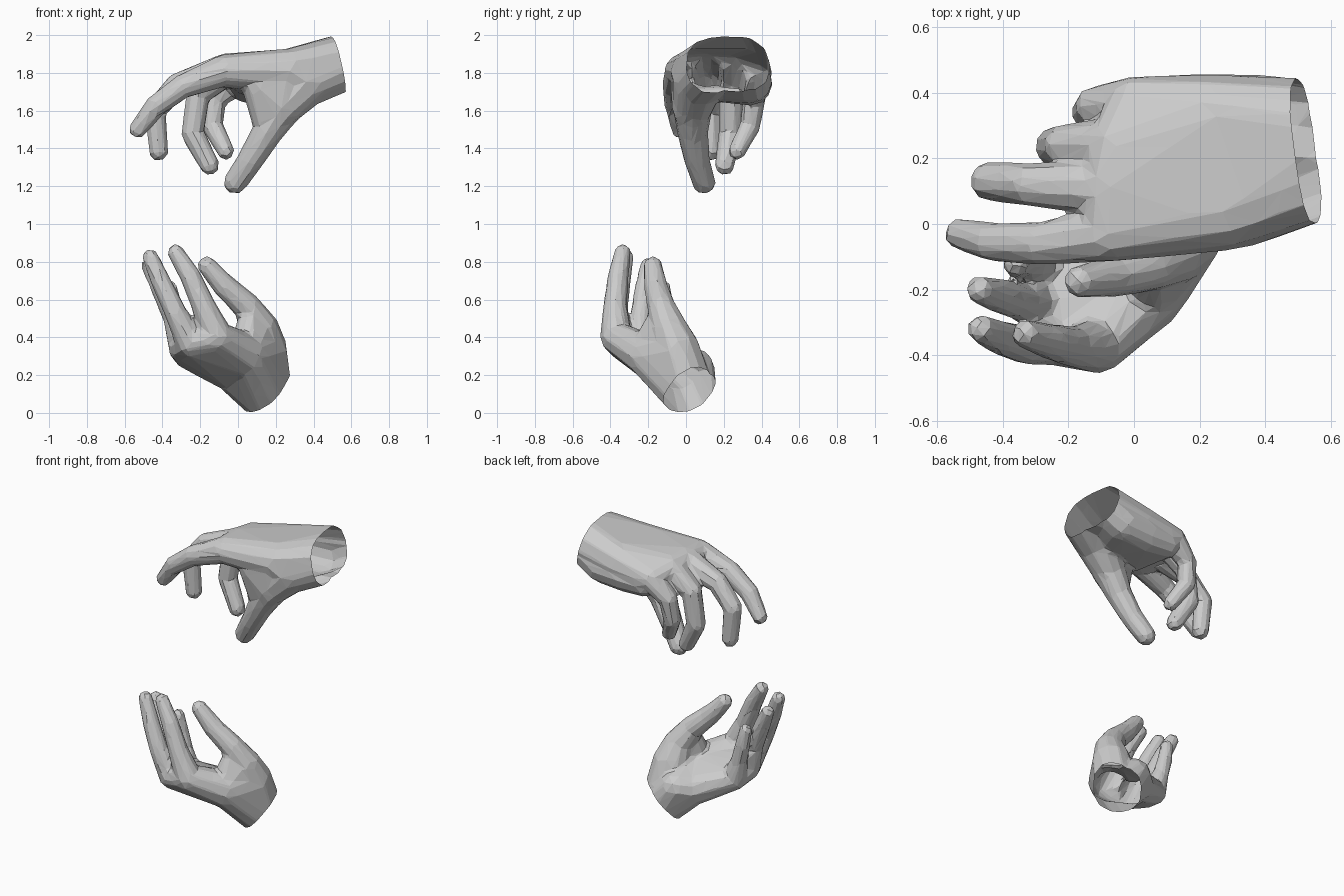
import bpy, bmesh
from mathutils import Vector, Matrix

if "Cube" in bpy.data.objects:
    bpy.data.objects.remove(bpy.data.objects["Cube"])


def hull(bm, *balls):
    """Convex skin wrapped round balls given as (x, y, z, radius)."""
    part = bmesh.new()
    for x, y, z, r in balls:
        bmesh.ops.create_icosphere(part, subdivisions=2, radius=r + .006,
                                   matrix=Matrix.Translation((x, y, z)))
    res = bmesh.ops.convex_hull(part, input=part.verts)
    junk = [v for v in res["geom_interior"] if isinstance(v, bmesh.types.BMVert)]
    bmesh.ops.delete(part, geom=junk, context='VERTS')
    tmp = bpy.data.meshes.new("tmp")
    part.to_mesh(tmp)
    part.free()
    bm.from_mesh(tmp)
    bpy.data.meshes.remove(tmp)


def chain(bm, balls):
    for a, b in zip(balls, balls[1:]):
        hull(bm, a, b)


def build_hand(name, wrist, mids, fingers, thumb, pads, cut_co, cut_no, faces=1200):
    bm = bmesh.new()
    hull(bm, *wrist, *mids)                                  # wrist to mid palm
    for a, b in zip(fingers, fingers[1:]):                   # palm strips to the knuckles
        hull(bm, *mids, a[0], b[0])
    for f in fingers:                                        # fingers
        chain(bm, f)
    hull(bm, wrist[0], mids[0], thumb[0])                    # thumb root
    chain(bm, thumb)
    for pad in pads:                                         # thumb web and palm pads
        hull(bm, *pad)
    me = bpy.data.meshes.new(name)
    bm.to_mesh(me)
    bm.free()
    ob = bpy.data.objects.new(name, me)
    bpy.context.collection.objects.link(ob)

    # fuse into one skin, soften, reduce to low-poly facets
    m = ob.modifiers.new("fuse", 'REMESH')
    m.mode, m.voxel_size = 'VOXEL', 0.011
    m = ob.modifiers.new("soften", 'SMOOTH')
    m.factor, m.iterations = 0.5, 8
    bpy.context.view_layer.update()
    dg = bpy.context.evaluated_depsgraph_get()
    n = sum(len(p.vertices) - 2 for p in ob.evaluated_get(dg).data.polygons)
    m = ob.modifiers.new("facets", 'DECIMATE')
    m.ratio = faces / n
    bpy.context.view_layer.update()
    dg = bpy.context.evaluated_depsgraph_get()
    ob.data = bpy.data.meshes.new_from_object(ob.evaluated_get(dg))
    ob.modifiers.clear()

    # open wrist
    bm = bmesh.new()
    bm.from_mesh(ob.data)
    bmesh.ops.bisect_plane(bm, geom=bm.verts[:] + bm.edges[:] + bm.faces[:],
                           plane_co=Vector(cut_co), plane_no=Vector(cut_no).normalized(),
                           clear_outer=True)
    for f in bm.faces:
        f.smooth = False
    bm.to_mesh(ob.data)
    bm.free()
    return ob


# Upper hand, reaching down
build_hand(
    "upper_hand",
    wrist=[(.62, .175, 1.87, .14), (.62, .28, 1.868, .155)],
    mids=[(.27, .035, 1.81, .112), (.25, .33, 1.8, .12)],
    fingers=[
        [(-.08, -.03, 1.81, .08), (-.29, -.06, 1.73, .06), (-.43, -.055, 1.63, .054), (-.53, -.03, 1.5, .042)],
        [(-.08, .11, 1.815, .08), (-.32, .12, 1.735, .06), (-.44, .13, 1.6, .054), (-.42, .13, 1.385, .047)],
        [(-.06, .24, 1.81, .076), (-.21, .24, 1.69, .06), (-.24, .235, 1.48, .056), (-.15, .205, 1.31, .047)],
        [(0, .37, 1.77, .075), (-.12, .36, 1.66, .054), (-.135, .34, 1.52, .05), (-.065, .27, 1.385, .041)],
    ],
    thumb=[(.36, .07, 1.75, .13), (.23, .035, 1.61, .098), (.15, .035, 1.48, .076),
           (.06, .06, 1.33, .063), (-.015, .095, 1.22, .057)],
    pads=[[(.23, .03, 1.61, .098), (.1, 0, 1.73, .075), (.15, .03, 1.5, .06), (.27, .035, 1.8, .1)],
          [(.55, .33, 1.84, .1), (.38, .345, 1.75, .105), (.2, .345, 1.74, .107), (.05, .36, 1.73, .085),
           (.3, .1, 1.76, .1), (.05, .05, 1.77, .085)]],
    cut_co=(.52, .24, 1.84), cut_no=(1, .13, .22))

# Lower hand, palm up
build_hand(
    "lower_hand",
    wrist=[(.16, .03, .08, .132), (.135, -.02, .2, .11), (.04, .05, .24, .096)],
    mids=[(.05, -.2, .3, .11), (-.03, -.02, .22, .105)],
    fingers=[
        [(-.11, -.37, .4, .08), (-.18, -.375, .56, .058), (-.25, -.36, .72, .05), (-.33, -.335, .85, .039)],
        [(-.25, -.35, .37, .074), (-.33, -.37, .53, .053), (-.41, -.345, .7, .047), (-.465, -.32, .825, .038)],
        [(-.29, -.24, .345, .074), (-.34, -.24, .5, .051), (-.41, -.22, .66, .047), (-.47, -.2, .78, .037)],
        [(-.27, -.13, .31, .07), (-.31, -.12, .44, .046), (-.34, -.115, .55, .042), (-.36, -.12, .66, .035)],
    ],
    thumb=[(.14, -.045, .33, .118), (.12, -.09, .45, .09), (.05, -.13, .56, .07),
           (-.07, -.16, .67, .058), (-.165, -.175, .78, .044)],
    pads=[[(.12, -.09, .46, .08), (.05, -.2, .32, .095), (.06, -.15, .48, .06)]],
    cut_co=(.14, .005, .1), cut_no=(.62, .42, -.64))
